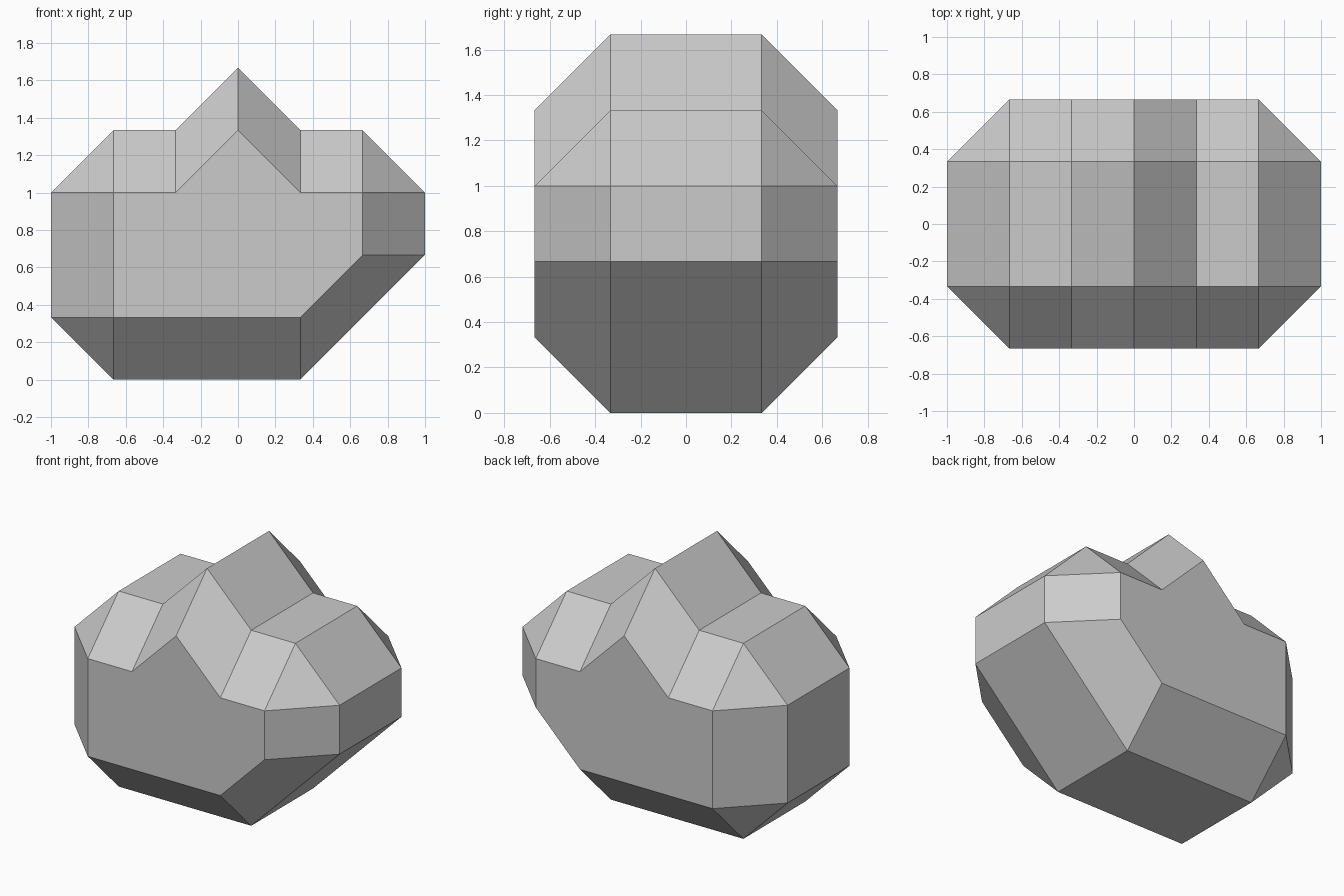
import bpy, bmesh

if "Cube" in bpy.data.objects:
    bpy.data.objects.remove(bpy.data.objects["Cube"])

U = 1 / 3  # grid step of the faceted block

# Each row: outer outline point (x, z) and the inner front-face point it bevels to
PROFILE = [
    ((-2, 0), (-2, 1)), ((1, 0), (1, 1)), ((3, 2), (2, 2)), ((3, 3), (2, 3)),
    ((2, 4), (2, 3)), ((1, 4), (1, 3)), ((0, 5), (0, 4)), ((-1, 4), (-1, 3)),
    ((-2, 4), (-2, 3)), ((-3, 3), (-2, 3)), ((-3, 1), (-2, 1)),
]

bm = bmesh.new()
n = len(PROFILE)


def ring(which, y):
    return [bm.verts.new((p[which][0] * U, y * U, p[which][1] * U)) for p in PROFILE]


# Front face outline, two full-size outlines, back face outline
rings = [ring(1, -2), ring(0, -1), ring(0, 1), ring(1, 2)]

# Skin between neighbouring outlines
for a, b in zip(rings, rings[1:]):
    for i in range(n):
        j = (i + 1) % n
        bm.faces.new((a[i], a[j], b[j], b[i]))

# Flat front and back
bm.faces.new(rings[0][::-1])
bm.faces.new(rings[-1])

# Doubled points collapse, turning corner bevels into triangles
bmesh.ops.remove_doubles(bm, verts=bm.verts, dist=0.001)
bmesh.ops.recalc_face_normals(bm, faces=bm.faces)

mesh = bpy.data.meshes.new("faceted_rock")
bm.to_mesh(mesh)
bm.free()
rock = bpy.data.objects.new("faceted_rock", mesh)
bpy.context.collection.objects.link(rock)
